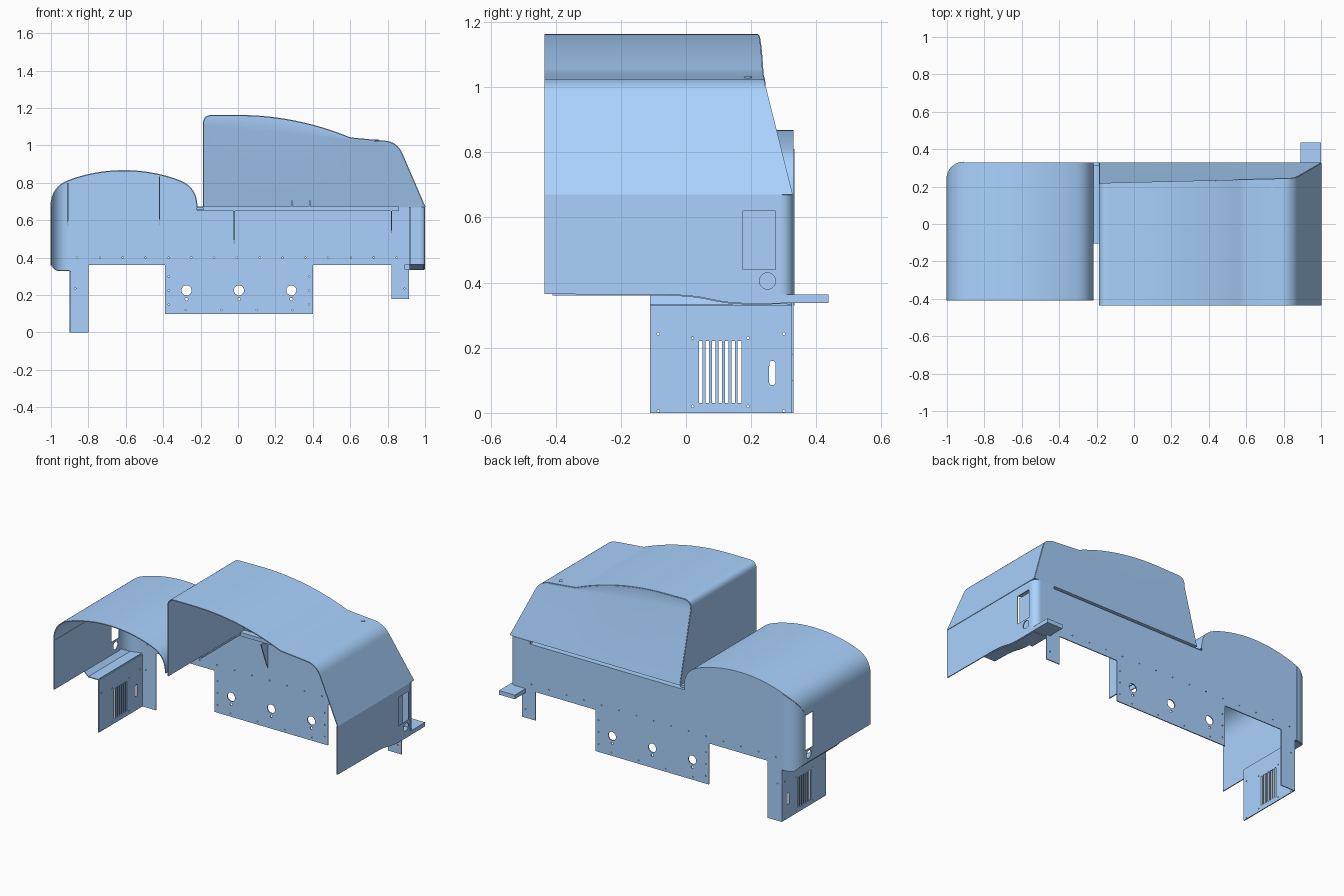
import bpy, bmesh, math
from mathutils import Matrix

if "Cube" in bpy.data.objects:
    bpy.data.objects.remove(bpy.data.objects["Cube"])

T = 0.006  # sheet thickness
WALL_Y, HOOD_F, CAN_F = 0.33, -0.41, -0.435
XZ = ((1, 0, 0), (0, 0, -1), (0, 1, 0))   # sheet facing front
YZ = ((0, 0, 1), (1, 0, 0), (0, 1, 0))    # sheet facing sideways

paint = bpy.data.materials.new("blue_paint")
paint.diffuse_color = (0.40, 0.65, 1.0, 1)
paint.use_nodes = True
paint.node_tree.nodes["Principled BSDF"].inputs["Base Color"].default_value = paint.diffuse_color


def activate(ob):
    bpy.ops.object.select_all(action='DESELECT')
    ob.select_set(True)
    bpy.context.view_layer.objects.active = ob


def smooth(ob):
    """Smooth curved areas, keep flat areas flat and edges sharp."""
    activate(ob)
    bpy.ops.object.convert(target='MESH')
    bpy.ops.object.shade_smooth_by_angle(angle=math.radians(20))
    mod = ob.modifiers.new("flat_areas", 'WEIGHTED_NORMAL')
    mod.keep_sharp = True


def panel(name, outline, holes, axes, offset):
    """Flat sheet cut from a filled 2D outline with holes."""
    cu = bpy.data.curves.new(name, 'CURVE')
    cu.dimensions, cu.fill_mode, cu.extrude = '2D', 'BOTH', T / 2
    for loop in [outline] + holes:
        sp = cu.splines.new('POLY')
        sp.points.add(len(loop) - 1)
        for p, (a, b) in zip(sp.points, loop):
            p.co = (a, b, 0, 1)
        sp.use_cyclic_u = True
    ob = bpy.data.objects.new(name, cu)
    bpy.context.collection.objects.link(ob)
    m = Matrix(axes).to_4x4()
    m.translation = (0, offset, 0) if axes is XZ else (offset, 0, 0)
    ob.matrix_world = m
    activate(ob)
    bpy.ops.object.convert(target='MESH')
    bpy.ops.object.shade_flat()


def loft(name, rows):
    """Thin sheet skinned through rows of points."""
    bm = bmesh.new()
    vs = [[bm.verts.new(p) for p in r] for r in rows]
    for r0, r1 in zip(vs, vs[1:]):
        for i in range(len(r0) - 1):
            bm.faces.new((r0[i], r0[i + 1], r1[i + 1], r1[i]))
    bmesh.ops.remove_doubles(bm, verts=bm.verts, dist=1e-5)
    bmesh.ops.recalc_face_normals(bm, faces=bm.faces)
    me = bpy.data.meshes.new(name)
    bm.to_mesh(me)
    bm.free()
    ob = bpy.data.objects.new(name, me)
    bpy.context.collection.objects.link(ob)
    mod = ob.modifiers.new("sheet", 'SOLIDIFY')
    mod.thickness, mod.offset = T, 0
    smooth(ob)


def box(name, x0, x1, y0, y1, z0, z1):
    bpy.ops.mesh.primitive_cube_add(size=1, location=((x0 + x1) / 2, (y0 + y1) / 2, (z0 + z1) / 2))
    ob = bpy.context.object
    ob.name, ob.scale = name, (x1 - x0, y1 - y0, z1 - z0)


def circle(a, b, r, n=20):
    return [(a + r * math.cos(i * math.tau / n), b + r * math.sin(i * math.tau / n)) for i in range(n)]


def rect(a0, a1, b0, b1):
    return [(a0, b0), (a1, b0), (a1, b1), (a0, b1)]


def bend(p, c, q, n=8):
    """Quadratic curve from p to q pulled towards c."""
    return [tuple((1 - t) ** 2 * p[k] + 2 * t * (1 - t) * c[k] + t * t * q[k] for k in (0, 1))
            for t in (i / n for i in range(n + 1))]


# Low hood: arched sheet with a rounded rear left corner
R = 0.09
side = bend((-1, 0.67), (-1, 0.775), (-0.91, 0.81), 12)
top = [(x, 0.865 - 0.857 + math.sqrt(0.857 ** 2 - (x + 0.61) ** 2))
       for x in (-0.91 + 0.6 * i / 20 for i in range(1, 20))]
hood = side + top + [(-1.22 - x, z) for x, z in reversed(side)]


def hood_back(x):
    return WALL_Y if x >= -0.91 else 0.24 + math.sqrt(max(0, R * R - (x + 0.91) ** 2))


loft("low_hood", [[(x, HOOD_F, z), (x, hood_back(x), z)] for x, z in hood])
loft("low_hood_rear_corner",
     [[(x, hood_back(x), max(0.33, 0.36 - (x + 1))), (x, hood_back(x), z)] for x, z in side])
panel("low_hood_side", rect(HOOD_F, 0.24, 0.36, 0.67),
      [rect(0.16, 0.235, 0.44, 0.66), circle(0.2, 0.405, 0.025)], YZ, -1 + T / 2)

# Rear wall with hanging legs, centre plate and bolt holes
arch = [p for p in hood if p[0] >= -0.911]
outline = [(-0.9, 0.33), (-0.9, 0), (-0.8, 0), (-0.8, 0.36), (-0.39, 0.36), (-0.39, 0.1),
           (0.4, 0.1), (0.4, 0.36), (0.82, 0.36), (0.82, 0.18), (0.915, 0.18), (0.915, 0.36),
           (0.96, 0.36), (0.96, 0.67), (0.86, 0.67), (0.86, 0.653), (-0.22, 0.653)]
outline += arch[::-1] + [(-0.91, 0.33)]
holes = []
for x in (-0.275, 0.005, 0.285):
    holes += [circle(x, 0.225, 0.027), circle(x, 0.178, 0.008, 10)]
holes += [circle(-0.86 + 0.122 * i, 0.4, 0.004, 8) for i in range(15)]
holes += [circle(x, z, 0.004, 8) for x in (-0.37, 0.38) for z in (0.15, 0.225, 0.3)]
holes += [circle(x, 0.12, 0.004, 8) for x in (-0.28, -0.09, 0.1, 0.29)]
holes += [circle(-0.87, 0.235, 0.004, 8), circle(0.89, 0.235, 0.004, 8)]
panel("rear_wall", outline, holes, XZ, WALL_Y - T / 2)

# Tall canopy: extruded roof profile with a sloping rear edge
roof = [(-0.185, 0.67), (-0.185, 1.106)] + bend((-0.185, 1.115), (-0.185, 1.16), (-0.14, 1.16))
roof += [(x, 1.16 - 1.56 + math.sqrt(1.56 ** 2 - x * x)) for x in (0.6 * i / 16 for i in range(17))]
roof += bend((0.79, 1.022), (0.85, 1.015), (0.875, 0.96)) + [(1, 0.67)]
BASE, SLOPE = 0.325, 0.25


def canopy_limit(x):
    return 0.216 + 0.0245 * (x + 0.185)


def canopy_back(x, z):
    return max(BASE - SLOPE * (z - 0.67), canopy_limit(x))


loft("canopy_roof", [[(x, CAN_F, z), (x, canopy_back(x, z), z)] for x, z in roof])
rows = []
for x, z in roof[1:-1] + [(0.999, 0.673)]:
    zb = min(z - 0.0005, 0.67 + (BASE - canopy_limit(x)) / SLOPE)
    rows.append([(x, BASE, 0.67), (x, canopy_back(x, zb), zb), (x, canopy_back(x, z), z)])
loft("canopy_rear_panel", rows)

# Canopy right side, its rounded rear corner and curved lower edge
low = bend((-0.03, 0.362), (0.03, 0.36), (0.08, 0.348), 5) + bend((0.08, 0.348), (0.13, 0.336), (0.2, 0.336), 5)[1:]
panel("canopy_side", [(CAN_F, 0.365)] + low + [(0.29, 0.336), (0.29, 0.67), (CAN_F, 0.67)],
      [rect(0.175, 0.275, 0.44, 0.62), circle(0.25, 0.405, 0.025)], YZ, 1 - T / 2)
loft("canopy_rear_corner",
     [[(0.96 + 0.037 * math.sin(a), 0.29 + 0.037 * math.cos(a), z) for z in (0.337, 0.67)]
      for a in (i * math.pi / 16 for i in range(9))])
loft("canopy_side_underlip",
     [[(0.917, y, z), (0.994, y, z)] for y, z in [(-0.12, 0.364)] + low + [(0.31, 0.337)]])
panel("side_pocket_plate", rect(0.1, 0.328, 0.36, 0.67), [], YZ, 0.918)
box("rear_step", 0.89, 1.0, 0.175, 0.437, 0.337, 0.363)

# Recessed groove between wall and canopy, and gutter between both hoods
box("groove_floor", -0.22, 0.86, 0.285, 0.33, 0.649, 0.653)
box("groove_ceiling", -0.185, 0.86, 0.285, 0.326, 0.670, 0.673)
box("groove_back", -0.22, 0.86, 0.285, 0.29, 0.649, 0.673)
box("hood_gutter", -0.222, -0.183, -0.105, 0.315, 0.655, 0.668)

# Louvred end panel hanging below the low hood
slots = [rect(y, y + 0.011, 0.03, 0.22) for y in (0.04 + 0.0198 * i for i in range(7))]
pill = [(0.265 + 0.01 * math.cos(a), (0.15 if a < math.pi else 0.095) + 0.01 * math.sin(a))
        for a in (i * math.pi / 8 for i in range(16))]
bolts = [circle(y, z, 0.004, 8) for y in (-0.085, 0.3) for z in (0.006, 0.243)]
bolts += [circle(y, z, 0.004, 8) for y in (0.02, 0.19) for z in (0.02, 0.23)]
panel("louvre_panel", rect(-0.11, 0.328, 0, 0.33), slots + [pill] + bolts, YZ, -0.9 + T / 2)
loft("louvre_panel_flange",
     [[(x, -0.11, z), (x, hood_back(x) - 0.003, z)] for x, z in [(-0.998, 0.36), (-0.968, 0.332), (-0.9, 0.332)]])

# Triangular stiffeners on the inside of the wall
for x, lo, hi in ((-0.91, 0.57, 0.80), (-0.42, 0.57, 0.835), (-0.02, 0.47, 0.65), (0.82, 0.53, 0.65)):
    panel("stiffener", [(0.325, lo), (0.325, hi), (0.255, hi)], [], YZ, x)

# Small tabs and roof plug
for x in (0.287, 0.383):
    box("inner_tab", x - 0.004, x + 0.004, 0.28, 0.31, 0.67, 0.705)
bpy.ops.mesh.primitive_cylinder_add(vertices=20, radius=0.012, depth=0.012, location=(0.74, 0.19, 1.027))
bpy.context.object.name = "roof_plug"
smooth(bpy.context.object)

for ob in bpy.context.scene.objects:
    ob.data.materials.clear()
    ob.data.materials.append(paint)
